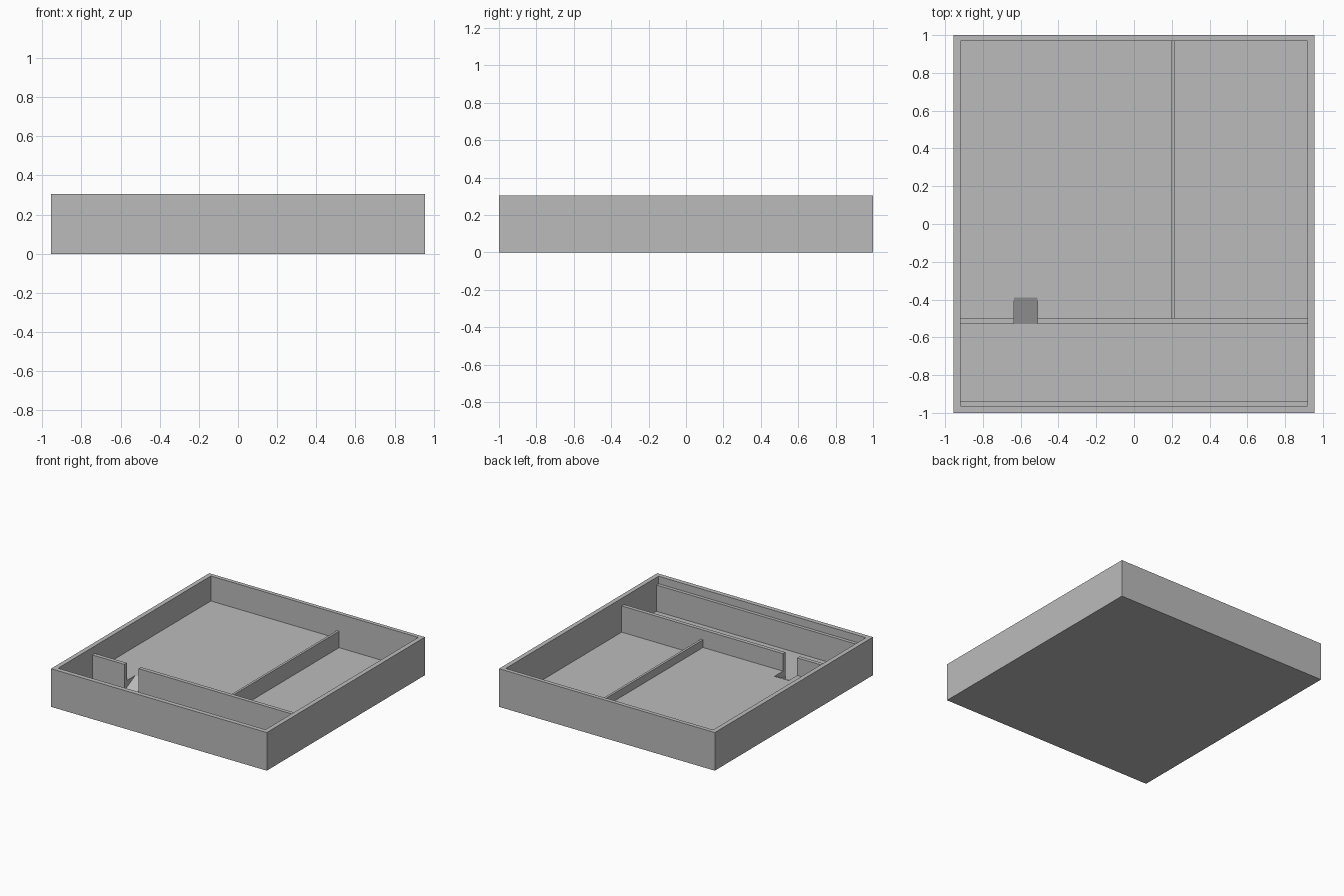
import bpy
import bmesh
from mathutils import Vector

cube = bpy.data.objects.get("Cube")
if cube:
    bpy.data.objects.remove(cube, do_unlink=True)

# Single grey finish
grey = bpy.data.materials.new("light_grey")
grey.use_nodes = True
colour = (0.5, 0.5, 0.5, 1)
grey.diffuse_color = colour
grey.node_tree.nodes["Principled BSDF"].inputs["Base Color"].default_value = colour

# Main dimensions
HALF_X, HALF_Y, HEIGHT = 0.955, 1.0, 0.305
IN_X, IN_FRONT, IN_BACK = 0.918, -0.963, 0.968
FLOOR, RAISED, DIVIDER_TOP, LEDGE_TOP = 0.035, 0.105, 0.167, 0.245
WALL_FRONT, WALL_BACK = -0.529, -0.498
GAP_L, GAP_R, RAMP_END = -0.635, -0.51, -0.39
SINK = 0.01  # overlap hidden inside neighbouring parts


def finish(name, bm):
    bmesh.ops.recalc_face_normals(bm, faces=bm.faces)
    mesh = bpy.data.meshes.new(name)
    bm.to_mesh(mesh)
    bm.free()
    mesh.materials.append(grey)
    obj = bpy.data.objects.new(name, mesh)
    bpy.context.collection.objects.link(obj)
    return obj


def prism(name, points, direction):
    """Extrude a closed outline along a direction."""
    bm = bmesh.new()
    face = bm.faces.new([bm.verts.new(p) for p in points])
    ext = bmesh.ops.extrude_face_region(bm, geom=[face], use_keep_orig=True)
    moved = [v for v in ext["geom"] if isinstance(v, bmesh.types.BMVert)]
    bmesh.ops.translate(bm, verts=moved, vec=Vector(direction))
    return finish(name, bm)


def rect(x0, x1, y0, y1, z):
    return [(x0, y0, z), (x1, y0, z), (x1, y1, z), (x0, y1, z)]


def box(name, x0, x1, y0, y1, z0, z1):
    return prism(name, rect(x0, x1, y0, y1, z0), (0, 0, z1 - z0))


# Open tray: outer loop, rim, inner loop and floor bridged as one skin
bm = bmesh.new()
outer = (-HALF_X, HALF_X, -HALF_Y, HALF_Y)
inner = (-IN_X, IN_X, IN_FRONT, IN_BACK)
loops = [[bm.verts.new(p) for p in rect(*bounds, z)]
         for bounds, z in ((outer, 0), (outer, HEIGHT), (inner, HEIGHT), (inner, FLOOR))]
for a, b in zip(loops, loops[1:]):
    for i in range(4):
        j = (i + 1) % 4
        bm.faces.new((a[i], a[j], b[j], b[i]))
bm.faces.new(loops[0])
bm.faces.new(loops[-1])
finish("tray", bm)

# Step along the inside of the front wall
box("front_ledge", -IN_X - SINK, IN_X + SINK, IN_FRONT - SINK, -0.936,
    FLOOR - SINK, LEDGE_TOP)

# Cross partition, split by a gap
for name, x0, x1 in (("partition_right", -IN_X - SINK, GAP_L),
                     ("partition_left", GAP_R, IN_X + SINK)):
    box(name, x0, x1, WALL_FRONT, WALL_BACK, FLOOR - SINK, LEDGE_TOP)

# Low divider between the two rear compartments
box("divider", 0.198, 0.217, WALL_BACK - SINK, IN_BACK + SINK,
    FLOOR - SINK, DIVIDER_TOP)

# Raised floor of the large compartment, notched at the gap
y0, x1, y1 = WALL_BACK - SINK, 0.207, IN_BACK + SINK
base = FLOOR - SINK
outline = [(-IN_X - SINK, y0), (GAP_L, y0), (GAP_L, RAMP_END), (GAP_R, RAMP_END),
           (GAP_R, y0), (x1, y0), (x1, y1), (-IN_X - SINK, y1)]
prism("raised_floor", [(x, y, base) for x, y in outline], (0, 0, RAISED - base))

# Ramp leading from the raised floor down through the gap
prism("ramp", [(GAP_L, WALL_FRONT, FLOOR), (GAP_L, RAMP_END, FLOOR),
               (GAP_L, RAMP_END, RAISED)], (GAP_R - GAP_L, 0, 0))
